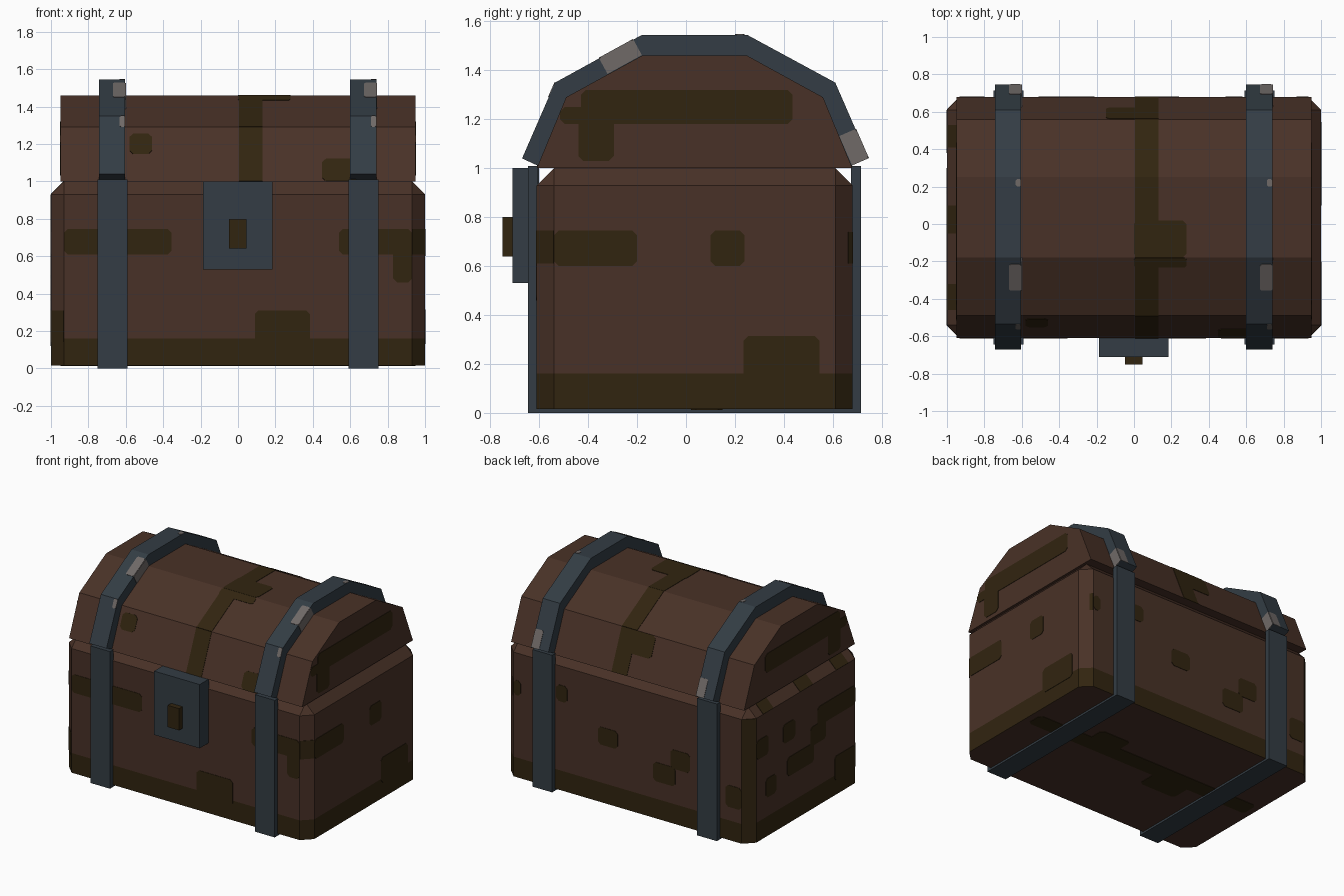
import bpy, bmesh
from mathutils import Vector as V

if "Cube" in bpy.data.objects:
    bpy.data.objects.remove(bpy.data.objects["Cube"])


def material(name, rgb):
    m = bpy.data.materials.new(name)
    m.diffuse_color = (*rgb, 1)
    m.use_nodes = True
    m.node_tree.nodes["Principled BSDF"].inputs["Base Color"].default_value = m.diffuse_color
    return m


WOOD = material("brown wood", (0.066, 0.031, 0.020))
MOSS = material("olive stain", (0.031, 0.018, 0.005))
STEEL = material("slate steel", (0.033, 0.046, 0.058))
WORN = material("worn grey", (0.160, 0.142, 0.136))


def finish(bm, name, *mats):
    bmesh.ops.recalc_face_normals(bm, faces=bm.faces)
    me = bpy.data.meshes.new(name)
    bm.to_mesh(me)
    bm.free()
    for m in mats:
        me.materials.append(m)
    ob = bpy.data.objects.new(name, me)
    bpy.context.collection.objects.link(ob)
    return ob


def extrude(bm, pts, vec):
    f = bm.faces.new([bm.verts.new(p) for p in pts])
    r = bmesh.ops.extrude_face_region(bm, geom=[f], use_keep_orig=True)
    bmesh.ops.translate(bm, vec=vec, verts=[g for g in r["geom"] if isinstance(g, bmesh.types.BMVert)])


def prism(name, profile, x0, x1, mat):
    """Extrude a (y, z) profile along x."""
    bm = bmesh.new()
    extrude(bm, [(x0, y, z) for y, z in profile], V((x1 - x0, 0, 0)))
    return finish(bm, name, mat)


def box(name, x0, x1, y0, y1, z0, z1, mat):
    return prism(name, [(y0, z0), (y1, z0), (y1, z1), (y0, z1)], x0, x1, mat)


def plates(name, mat, origin, u, v, rects, c=0.02):
    """Thin clipped-corner plates (u0, u1, v0, v1[, corner]) on the plane origin + u + v."""
    o, u, v = V(origin), V(u).normalized(), V(v).normalized()
    n = u.cross(v)
    bm = bmesh.new()
    for a, b, p, q, *cc in rects:
        k = cc[0] if cc else c
        if k:
            pts = [(a + k, p), (b - k, p), (b, p + k), (b, q - k),
                   (b - k, q), (a + k, q), (a, q - k), (a, p + k)]
        else:
            pts = [(a, p), (b, p), (b, q), (a, q)]
        extrude(bm, [o + u * s + v * t - n * 0.002 for s, t in pts], n * 0.005)
    return finish(bm, name, mat)


# Body: box with bevelled upright and top edges, stained around the base
FY, BY, C = -0.61, 0.68, 0.07
bm = bmesh.new()
bmesh.ops.create_cube(bm, size=1)
for w in bm.verts:
    w.co = (w.co.x * 2, FY if w.co.y < 0 else BY, 0.015 if w.co.z < 0 else 1.0)
bmesh.ops.bevel(bm, geom=[e for e in bm.edges if max(w.co.z for w in e.verts) > 0.5],
                offset=C, segments=1, affect='EDGES')
bmesh.ops.bisect_plane(bm, geom=bm.verts[:] + bm.edges[:] + bm.faces[:],
                       plane_co=(0, 0, 0.16), plane_no=(0, 0, 1))
bm.normal_update()
for f in bm.faces:
    f.material_index = int(f.calc_center_median().z < 0.16 and abs(f.normal.z) < 0.5)
finish(bm, "chest_body", WOOD, MOSS)

# Stains on the flat body sides
Z = (0, 0, 1)
plates("front_stains", MOSS, (0, FY, 0), (1, 0, 0), Z, [
    (-0.93, -0.355, 0.61, 0.745), (0.54, 0.93, 0.61, 0.745),
    (0.83, 0.93, 0.46, 0.68), (0.09, 0.385, 0.12, 0.31)])
plates("back_stains", MOSS, (0, BY, 0), (-1, 0, 0), Z, [
    (-0.93, -0.87, 0.62, 0.73), (-0.58, -0.49, 0.67, 0.79), (-0.24, -0.08, 0.44, 0.57),
    (0.35, 0.51, 0.42, 0.56), (0.21, 0.39, 0.29, 0.43), (0.80, 0.93, 0.26, 0.42)])
plates("right_stains", MOSS, (1, 0, 0), (0, 1, 0), Z, [
    (-0.54, -0.2, 0.60, 0.745), (0.10, 0.24, 0.60, 0.745), (0.235, 0.545, 0.13, 0.315)])
plates("left_stains", MOSS, (-1, 0, 0), (0, -1, 0), Z, [
    (-0.61, -0.47, 0.62, 0.76), (-0.30, -0.16, 0.62, 0.76), (0.10, 0.54, 0.60, 0.74),
    (0.02, 0.20, 0.48, 0.62), (-0.25, 0.06, 0.36, 0.50), (-0.5, -0.38, 0.30, 0.44),
    (0.30, 0.54, 0.12, 0.30)])
plates("bottom_stains", MOSS, (0, 0, 0.015), (1, 0, 0), (0, -1, 0), [
    (-0.95, 0.95, -0.15, -0.02), (-0.45, -0.15, -0.05, 0.12), (0.25, 0.5, -0.26, -0.1)])

# Stains on the bevelled edges
plates("front_left_edge_stain", MOSS, (-1, FY + C, 0), (1, -1, 0), Z, [(0, 0.099, 0.14, 0.31, 0)])
plates("front_right_edge_stain", MOSS, (1 - C, FY, 0), (1, 1, 0), Z, [(0, 0.099, 0.61, 0.745, 0)])
plates("back_left_edge_stain", MOSS, (-1 + C, BY, 0), (-1, -1, 0), Z, [(0, 0.099, 0.14, 0.93, 0)])
plates("back_right_edge_stain", MOSS, (1, BY - C, 0), (-1, 1, 0), Z, [(0.075, 0.099, 0.61, 0.74, 0)])
plates("left_top_edge_stains", MOSS, (-1, 0, 0.93), (0, -1, 0), (1, 0, 1), [
    (-0.53, -0.41, 0, 0.099, 0), (-0.10, 0.05, 0, 0.099, 0), (0.32, 0.46, 0, 0.099, 0)])

# Lid: faceted arch
LID = [(FY, 1.0), (-0.49, 1.29), (-0.18, 1.46), (0.25, 1.46), (0.56, 1.29), (BY, 1.0)]
prism("lid", LID, -0.95, 0.95, WOOD)

# Lid stains: one strip over every facet, with extra blots
blots = [
    [(-0.58, -0.46, 0.157, 0.276), (0.45, 0.64, 0, 0.13)],
    [(0, 0.28, 0.295, 0.3536, 0.01)],
    [(0, 0.28, -0.0, 0.20)],
    [],
    [(-0.15, 0.05, 0.0, 0.16)],
]
for i, extra in enumerate(blots):
    a, b = V((0, *LID[i])), V((0, *LID[i + 1]))
    plates(f"lid_stain_{i + 1}", MOSS, a, (1, 0, 0), b - a,
           [(0.005, 0.13, 0, (b - a).length, 0)] + extra)
for s, name in ((1, "right"), (-1, "left")):
    rects = [(-0.43, 0.435, 1.18, 1.32), (-0.515, -0.38, 1.18, 1.25), (-0.44, -0.295, 1.03, 1.22)]
    if s < 0:
        rects = [(-b, -a, p, q) for a, b, p, q in rects]
    plates(f"lid_{name}_end_stains", MOSS, (0.95 * s, 0, 0), (0, s, 0), Z, rects)

# Steel bands: a U strap round the body and an arch over the lid, with worn spots
OUTER = [(-0.67, 1.04), (-0.535, 1.35), (-0.18, 1.545), (0.25, 1.545), (0.61, 1.35), (0.745, 1.04)]
INNER = [(-0.605, 1.01)] + LID[1:5] + [(0.675, 1.01)]
STRAP = [(-0.645, 0), (0.715, 0), (0.715, 1.01), (0.675, 1.01),
         (0.675, 0.03), (-0.605, 0.03), (-0.605, 1.01), (-0.645, 1.01)]
# facet index, start and end along it, inner x offset, wraps onto the side
WEAR = [(0, 0.272, 0.338, 0.11, False), (1, 0.205, 0.365, 0.075, True),
        (2, 0.38, 0.42, 0.11, False), (4, 0.207, 0.338, 0.075, True)]
for side, x0 in (("left", -0.743), ("right", 0.60)):
    prism(f"{side}_body_strap", STRAP, x0 - 0.009, x0 + 0.151, STEEL)
    prism(f"{side}_lid_band", OUTER + INNER[::-1], x0, x0 + 0.14, STEEL)
    for i, s0, s1, dx, wraps in WEAR:
        a, b = V((0, *OUTER[i])), V((0, *OUTER[i + 1]))
        d = (b - a).normalized()
        plates(f"{side}_band_wear_{i + 1}", WORN, a, (1, 0, 0), d,
               [(x0 + dx, x0 + 0.14, s0, s1, 0.008)])
        if wraps:
            plates(f"{side}_band_side_wear_{i + 1}", WORN, a + V((x0 + 0.14, 0, 0)), d,
                   V((1, 0, 0)).cross(d), [(s0, s1, -0.072, 0, 0)])

# Lock plate and keyhole block
box("lock_plate", -0.187, 0.185, -0.71, -0.60, 0.53, 1.0, STEEL)
box("keyhole", -0.048, 0.045, -0.75, -0.70, 0.64, 0.80, MOSS)
